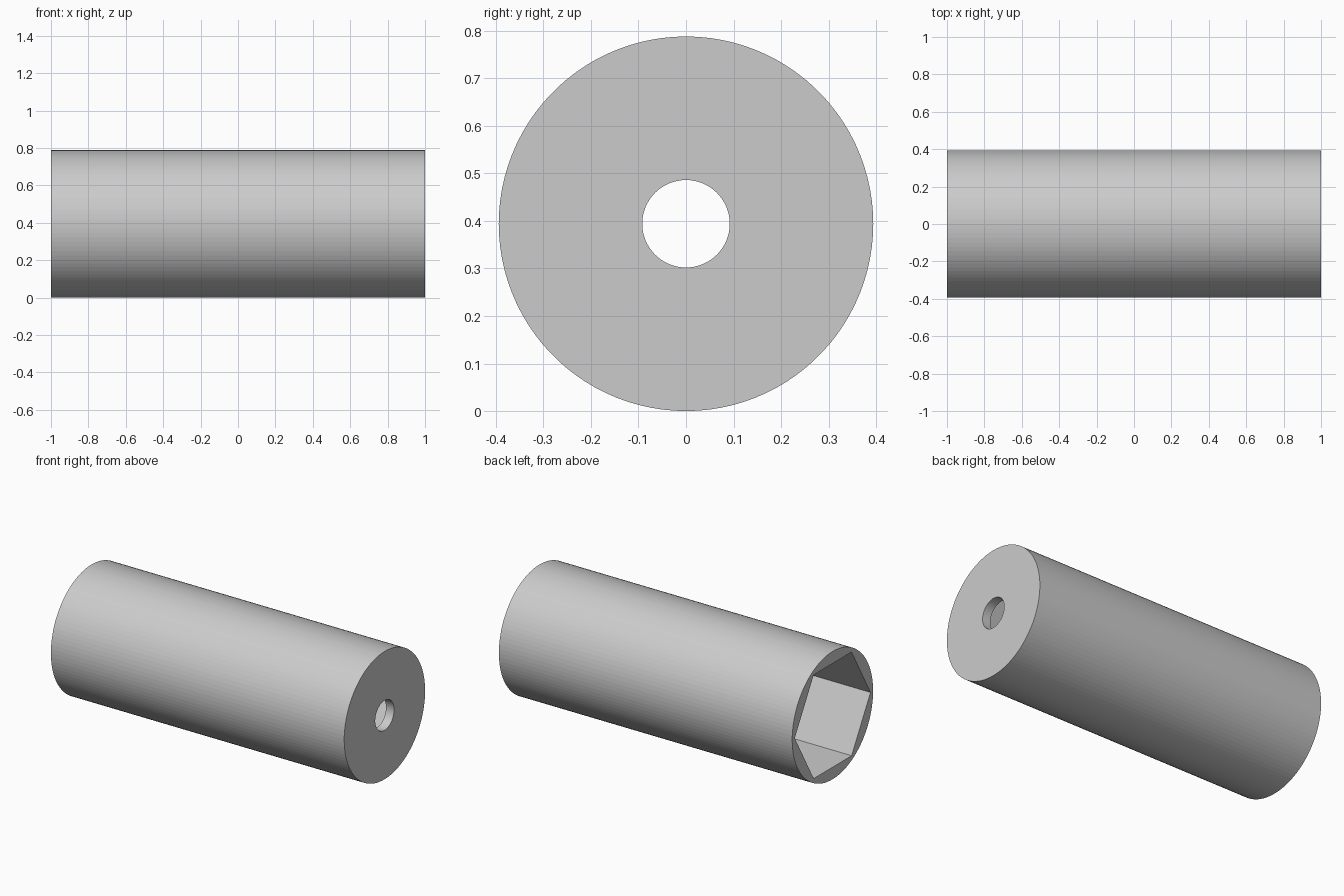
import bpy, bmesh
from math import cos, sin, pi

if "Cube" in bpy.data.objects:
    bpy.data.objects.remove(bpy.data.objects["Cube"])

R_BODY, R_HOLE, R_HEX = 0.394, 0.092, 0.369
WALL = 0.055          # thickness of the end wall
bm = bmesh.new()


def ring(x, radius, sides):
    """Closed edge loop around the x axis."""
    vs = [bm.verts.new((x, radius * cos(2 * pi * i / sides),
                        R_BODY + radius * sin(2 * pi * i / sides)))
          for i in range(sides)]
    return [bm.edges.new((vs[i], vs[(i + 1) % sides])) for i in range(sides)]


def tube(a, b):
    bmesh.ops.bridge_loops(bm, edges=a + b)


def annulus(outer, inner):
    bmesh.ops.triangle_fill(bm, edges=outer + inner, use_beauty=True,
                            normal=(1, 0, 0))


# outer barrel
left, right = ring(-1, R_BODY, 100), ring(1, R_BODY, 100)
# hexagonal socket, open at the left end
hex_mouth, hex_floor = ring(-1, R_HEX, 6), ring(1 - WALL, R_HEX, 6)
# round hole through the right end wall
hole_in, hole_out = ring(1 - WALL, R_HOLE, 64), ring(1, R_HOLE, 64)

for a, b in ((left, right), (hex_mouth, hex_floor), (hole_in, hole_out)):
    tube(a, b)
for outer, inner in ((left, hex_mouth), (hex_floor, hole_in), (right, hole_out)):
    annulus(outer, inner)

bmesh.ops.recalc_face_normals(bm, faces=bm.faces[:])
mesh = bpy.data.meshes.new("hex_socket")
bm.to_mesh(mesh)
bm.free()
bpy.context.collection.objects.link(bpy.data.objects.new("hex_socket", mesh))
